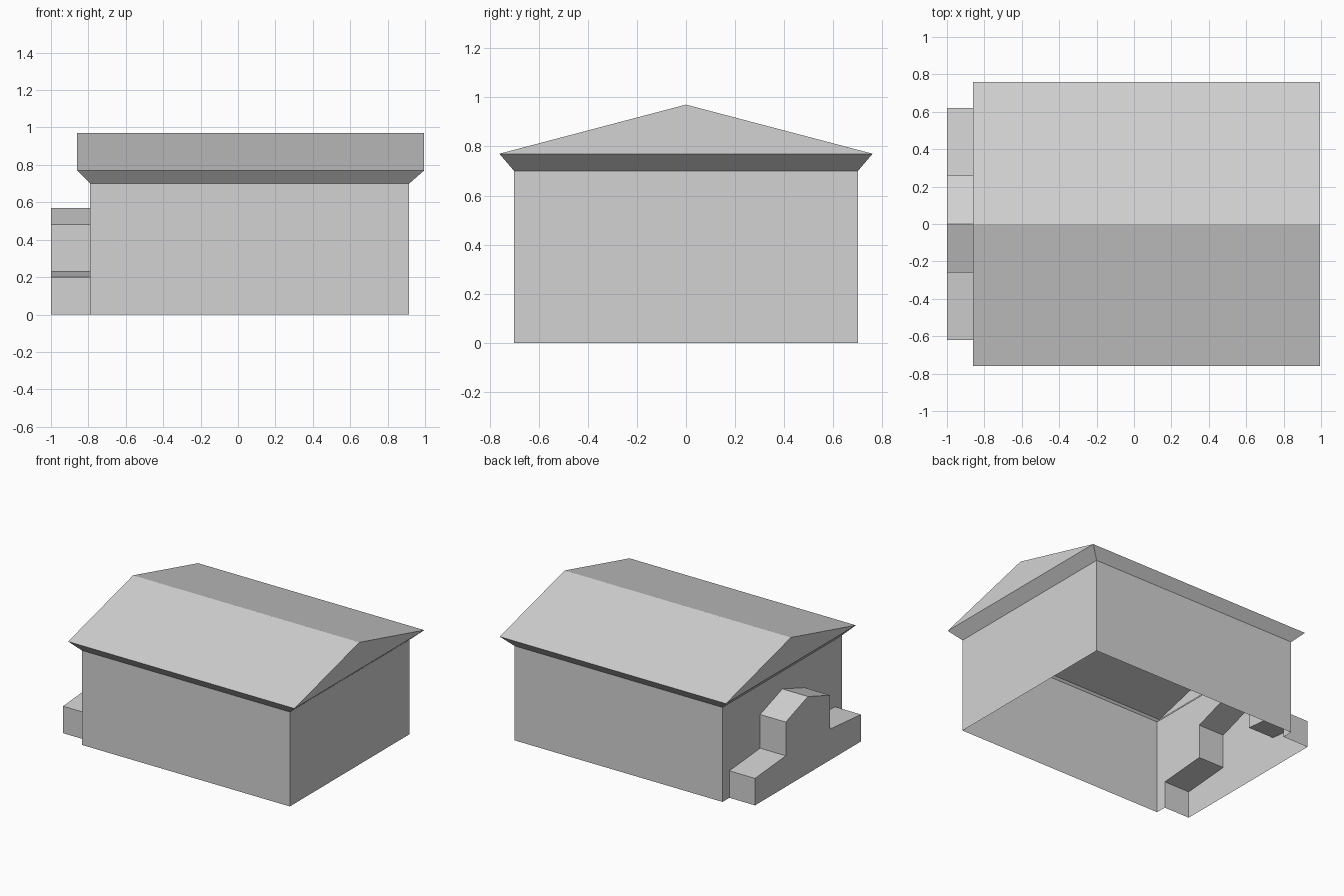
import bpy
import bmesh

if "Cube" in bpy.data.objects:
    bpy.data.objects.remove(bpy.data.objects["Cube"], do_unlink=True)

# One plain grey for the whole house
grey = bpy.data.materials.new("plain_grey")
grey.use_nodes = True
colour = (0.65, 0.65, 0.65, 1)
grey.diffuse_color = colour
grey.node_tree.nodes["Principled BSDF"].inputs["Base Color"].default_value = colour

# Main sizes
WALL_L, WALL_R, WALL_Y, WALL_TOP = -0.79, 0.915, 0.70, 0.70
EAVE_L, EAVE_R, EAVE_Y, EAVE_Z = -0.86, 0.995, 0.76, 0.77
RIDGE_Z, CHIMNEY_X = 0.97, -1.0

# Stepped outline (y, z) of the chimney, mirrored about its peak
half = [(-0.62, 0), (-0.62, 0.2), (-0.26, 0.23), (-0.26, 0.48)]
outline = half + [(0, 0.57)] + [(-y, z) for y, z in reversed(half)]


def shell(name, polygons):
    """Make a thin open object from flat polygons wound to face outwards."""
    bm = bmesh.new()
    for points in polygons:
        bm.faces.new([bm.verts.new(p) for p in points])
    bmesh.ops.remove_doubles(bm, verts=bm.verts, dist=0.0001)
    mesh = bpy.data.meshes.new(name)
    bm.to_mesh(mesh)
    bm.free()
    mesh.materials.append(grey)
    obj = bpy.data.objects.new(name, mesh)
    bpy.context.collection.objects.link(obj)
    return obj


def ring(left, right, depth, z):
    """Corners of a level rectangle, anticlockwise from above."""
    return [(left, -depth, z), (right, -depth, z), (right, depth, z), (left, depth, z)]


def bridge(low, high):
    """The four sides between two rectangles."""
    return [(low[i], low[(i + 1) % 4], high[(i + 1) % 4], high[i]) for i in range(4)]


# Walls, open below, with the end wall cut out where the chimney joins
base = ring(WALL_L, WALL_R, WALL_Y, 0)
wall_top = ring(WALL_L, WALL_R, WALL_Y, WALL_TOP)
end_outline = [(-WALL_Y, 0)] + outline + [(WALL_Y, 0), (WALL_Y, WALL_TOP), (-WALL_Y, WALL_TOP)]
end_wall = [(WALL_L, y, z) for y, z in reversed(end_outline)]
shell("walls", bridge(base, wall_top)[:3] + [end_wall])

# Flared eaves
eave = ring(EAVE_L, EAVE_R, EAVE_Y, EAVE_Z)
shell("eaves", bridge(wall_top, eave))

# Gabled roof
front_l, front_r, back_r, back_l = eave
ridge_l, ridge_r = (EAVE_L, 0, RIDGE_Z), (EAVE_R, 0, RIDGE_Z)
shell("roof", [
    (front_l, front_r, ridge_r, ridge_l),
    (back_r, back_l, ridge_l, ridge_r),
    (front_r, back_r, ridge_r),
    (back_l, front_l, ridge_l),
])

# Stepped chimney, open below and towards the room
chimney = [[(CHIMNEY_X, y, z) for y, z in outline]]
for (y0, z0), (y1, z1) in zip(outline, outline[1:]):
    chimney.append([(CHIMNEY_X, y0, z0), (WALL_L, y0, z0), (WALL_L, y1, z1), (CHIMNEY_X, y1, z1)])
chimney[0].reverse()
shell("chimney", chimney)
